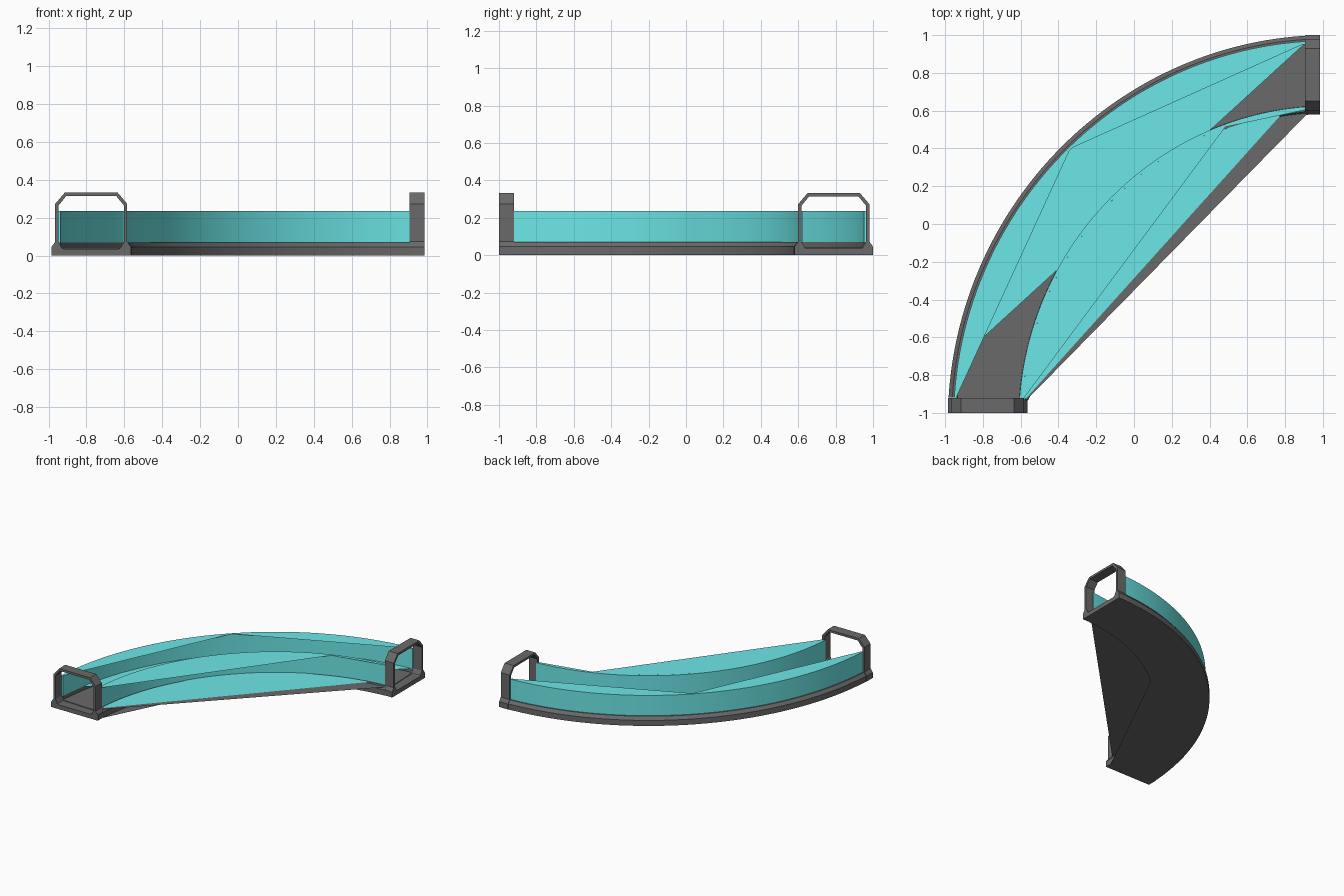
import bpy, bmesh, math

cube = bpy.data.objects.get("Cube")
if cube:
    bpy.data.objects.remove(cube)

SEGMENTS = 56
START, END = 0.041, math.pi / 2 - 0.041   # arc between the two gates
WIDTH, DEPTH = 0.42, 0.08
FLATTEN = 0.021                           # how much the bend is eased at its middle


def make_material(name, color):
    mat = bpy.data.materials.new(name)
    mat.use_nodes = True
    mat.diffuse_color = color
    bsdf = mat.node_tree.nodes["Principled BSDF"]
    bsdf.inputs["Base Color"].default_value = color
    bsdf.inputs["Roughness"].default_value = 0.7
    return mat


GREY = make_material("dark grey metal", (0.142, 0.142, 0.142, 1))
TEAL = make_material("teal panel", (0.153, 0.8, 0.8, 1))


def arc_point(inset, z, t):
    """Point on the quarter bend, measured inward from the outer edge."""
    d = inset + FLATTEN * math.sin(2 * t)
    return (0.985 - (1.97 - d) * math.cos(t), -1 + (2 - d) * math.sin(t), z)


def steps(a, b, count):
    return [a + (b - a) * i / count for i in range(count + 1)]


def finish(name, bm, mat, fix_normals=True):
    if fix_normals:
        bmesh.ops.recalc_face_normals(bm, faces=bm.faces)
    mesh = bpy.data.meshes.new(name)
    bm.to_mesh(mesh)
    bm.free()
    mesh.materials.append(mat)
    obj = bpy.data.objects.new(name, mesh)
    bpy.context.collection.objects.link(obj)
    bpy.ops.object.select_all(action="DESELECT")
    obj.select_set(True)
    bpy.context.view_layer.objects.active = obj
    bpy.ops.object.shade_smooth_by_angle(angle=math.radians(25))


def bridge(bm, a, b):
    for i in range(len(a)):
        j = (i + 1) % len(a)
        bm.faces.new((a[i], a[j], b[j], b[i]))


def sweep(name, profile, mat):
    """Closed (inset, z) profile carried along the bend."""
    bm = bmesh.new()
    rings = [[bm.verts.new(arc_point(d, z, t)) for d, z in profile]
             for t in steps(START, END, SEGMENTS)]
    for a, b in zip(rings, rings[1:]):
        bridge(bm, a, b)
    bm.faces.new(rings[0])
    bm.faces.new(rings[-1])
    finish(name, bm, mat)


def chord_plate(name, inset, z, spans, mat, up=True):
    """Flat plates filling the space between the arc and its chords."""
    bm = bmesh.new()
    for a, b in spans:
        verts = [bm.verts.new(arc_point(inset, z, t)) for t in steps(a, b, 40)]
        face = bm.faces.new(verts)
        face.normal_update()
        if (face.normal.z > 0) != up:
            face.normal_flip()
    finish(name, bm, mat, False)


def mirrored(half):
    return half + [(WIDTH - u, z) for u, z in reversed(half)]


def gate(name, place):
    """Chamfered portal frame; place maps (across, depth, z) to a position."""
    outer = mirrored([(0, 0), (0, 0.045), (0.02, 0.073), (0.02, 0.273), (0.07, 0.332)])
    inner = mirrored([(0.065, 0.035), (0.055, 0.04), (0.038, 0.073),
                      (0.038, 0.265), (0.078, 0.314)])
    bm = bmesh.new()
    loops = [[bm.verts.new(place(u, d, z)) for u, z in loop]
             for d in (0, DEPTH) for loop in (outer, inner)]
    front_out, front_in, back_out, back_in = loops
    bridge(bm, front_out, front_in)
    bridge(bm, back_out, back_in)
    bridge(bm, front_out, back_out)
    bridge(bm, front_in, back_in)
    finish(name, bm, GREY)


# Curved tray with chamfered rims and a sunken floor
sweep("curved_base", mirrored([(0, 0), (0, 0.045), (0.02, 0.07), (0.045, 0.07),
                               (0.046, 0.04)]), GREY)
chord_plate("base_underside", WIDTH, 0, [(START, 0.87)], GREY, up=False)
chord_plate("base_rim_plate", 0.41, 0.066, [(START, END)], GREY, up=False)

# Thin curved side panels
for name, near, far in (("outer_panel", 0.03, 0.045), ("inner_panel", 0.375, 0.39)):
    sweep(name, [(near, 0.068), (near, 0.235), (far, 0.235), (far, 0.068)], TEAL)

# Flat plates at the top and bottom of the panels
chord_plate("outer_top_plate", 0.04, 0.235, [(START, 0.806), (0.806, END)], TEAL)
chord_plate("outer_bottom_plate", 0.04, 0.072, [(START, 0.149), (0.149, END)], TEAL)
chord_plate("inner_top_plate", 0.39, 0.235, [(START, 1.245), (1.245, END)], TEAL)
chord_plate("inner_bottom_plate", 0.4, 0.072, [(START, 1.44), (1.44, END)], TEAL)

# Portal frames at both ends
gate("front_gate", lambda u, d, z: (-0.985 + u, -1 + d, z))
gate("side_gate", lambda u, d, z: (0.985 - d, 1 - u, z))
